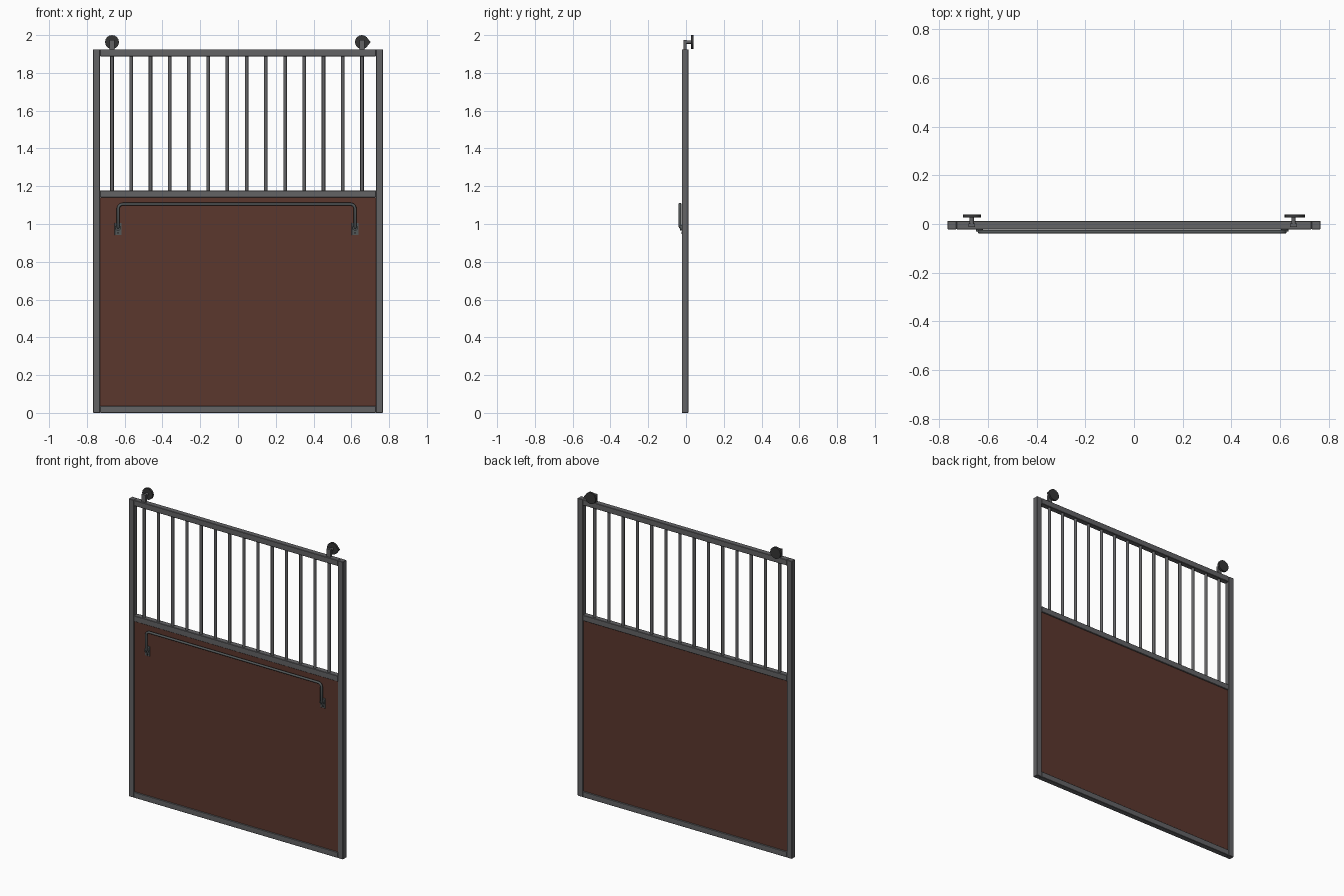
import bpy, bmesh, math
from mathutils import Vector, Matrix

if "Cube" in bpy.data.objects:
    bpy.data.objects.remove(bpy.data.objects["Cube"])


def material(name, rgb):
    m = bpy.data.materials.new(name)
    m.diffuse_color = (*rgb, 1)
    m.use_nodes = True
    m.node_tree.nodes["Principled BSDF"].inputs["Base Color"].default_value = m.diffuse_color
    return m


STEEL = material("grey steel", (0.125, 0.125, 0.13))
WOOD = material("brown panel", (0.105, 0.038, 0.027))
HANDLE = material("dark handle steel", (0.085, 0.095, 0.097))
RUBBER = material("black roller", (0.035, 0.035, 0.036))


def finish(name, bm, mat, smooth=False):
    me = bpy.data.meshes.new(name)
    bm.to_mesh(me)
    bm.free()
    me.materials.append(mat)
    ob = bpy.data.objects.new(name, me)
    bpy.context.collection.objects.link(ob)
    if smooth:
        bpy.ops.object.select_all(action='DESELECT')
        ob.select_set(True)
        bpy.context.view_layer.objects.active = ob
        bpy.ops.object.shade_smooth_by_angle(angle=math.radians(40))
    return ob


def box(name, x, y, z, mat, bevel=0.0):
    bm = bmesh.new()
    bmesh.ops.create_cube(bm, size=1)
    for v in bm.verts:
        v.co = [a[0] + (c + 0.5) * (a[1] - a[0]) for a, c in zip((x, y, z), v.co)]
    if bevel:
        bmesh.ops.bevel(bm, geom=bm.edges[:], offset=bevel, segments=1, affect='EDGES')
    return finish(name, bm, mat)


def cylinder(name, a, b, r, mat, n=12, smooth=True):
    a, b = Vector(a), Vector(b)
    bm = bmesh.new()
    rot = (b - a).to_track_quat('Z', 'Y').to_matrix().to_4x4()
    bmesh.ops.create_cone(bm, cap_ends=True, segments=n, radius1=r, radius2=r,
                          depth=(b - a).length,
                          matrix=Matrix.Translation((a + b) / 2) @ rot)
    return finish(name, bm, mat, smooth)


# Square tube frame
W, Y, T = 0.767, (-0.022, 0.013), 0.037
for side, s in (("left", -1), ("right", 1)):
    box(side + "_stile", sorted((s * W, s * (W - T))), Y, (0, 1.925), STEEL, 0.002)
IN = (-W + T, W - T)
for name, z in (("bottom_rail", (0, 0.037)), ("middle_rail", (1.141, 1.178)),
                ("top_rail", (1.888, 1.925))):
    box(name, IN, Y, z, STEEL, 0.002)

# Lower infill panel
box("lower_panel", IN, (-0.016, 0.006), (0.037, 1.141), WOOD)

# Upper grille of round bars
for i in range(14):
    x = -0.667 + i * 0.1018
    cylinder(f"grille_bar_{i + 1}", (x, -0.005, 1.178), (x, -0.005, 1.888), 0.0095, STEEL)

# Hanger straps, axles and rollers; the right roller has one drawn-out corner
for side, x in (("left", -0.667), ("right", 0.656)):
    box(side + "_hanger", (x - 0.014, x + 0.014), (-0.013, 0.003), (1.922, 1.974), STEEL)
    cylinder(side + "_axle", (x, -0.008, 1.963), (x, 0.03, 1.963), 0.009, STEEL)
    roller = cylinder(side + "_roller", (x, 0.026, 1.963), (x, 0.04, 1.963), 0.037,
                      RUBBER, 16)
    if side == "right":
        for v in roller.data.vertices:
            if v.co.x > x + 0.0368:
                v.co.x = x + 0.047

# Long bent handle, ends turned in towards the panel
XL, XR, TOP, LOW, HY, R = -0.635, 0.62, 1.105, 0.975, -0.032, 0.025
pts = [(XL, -0.015, LOW), (XL, -0.026, LOW + 0.003), (XL, HY, LOW + 0.012)]
for cx, a0 in ((XL + R, 180), (XR - R, 90)):
    for k in range(6):
        a = math.radians(a0 - 18 * k)
        pts.append((cx + R * math.cos(a), HY, TOP - R + R * math.sin(a)))
pts += [(XR, HY, LOW + 0.012), (XR, -0.026, LOW + 0.003), (XR, -0.015, LOW)]
cu = bpy.data.curves.new("handle_path", 'CURVE')
cu.dimensions = '3D'
cu.bevel_depth = 0.0078
cu.bevel_resolution = 2
sp = cu.splines.new('POLY')
sp.points.add(len(pts) - 1)
for p, c in zip(sp.points, pts):
    p.co = (*c, 1)
sp.use_smooth = True
cu.materials.append(HANDLE)
bpy.context.collection.objects.link(bpy.data.objects.new("long_handle", cu))

# Handle mounting plates, collars and bolts
for side, x in (("left", XL), ("right", XR)):
    box(side + "_handle_plate", (x - 0.018, x + 0.018), (-0.02, -0.014), (0.942, 1.005), HANDLE, 0.001)
    cylinder(side + "_handle_collar", (x, -0.018, 0.98), (x, -0.031, 0.98), 0.015, HANDLE)
    cylinder(side + "_handle_bolt", (x, -0.018, 0.953), (x, -0.024, 0.953), 0.006, RUBBER, 6, False)
